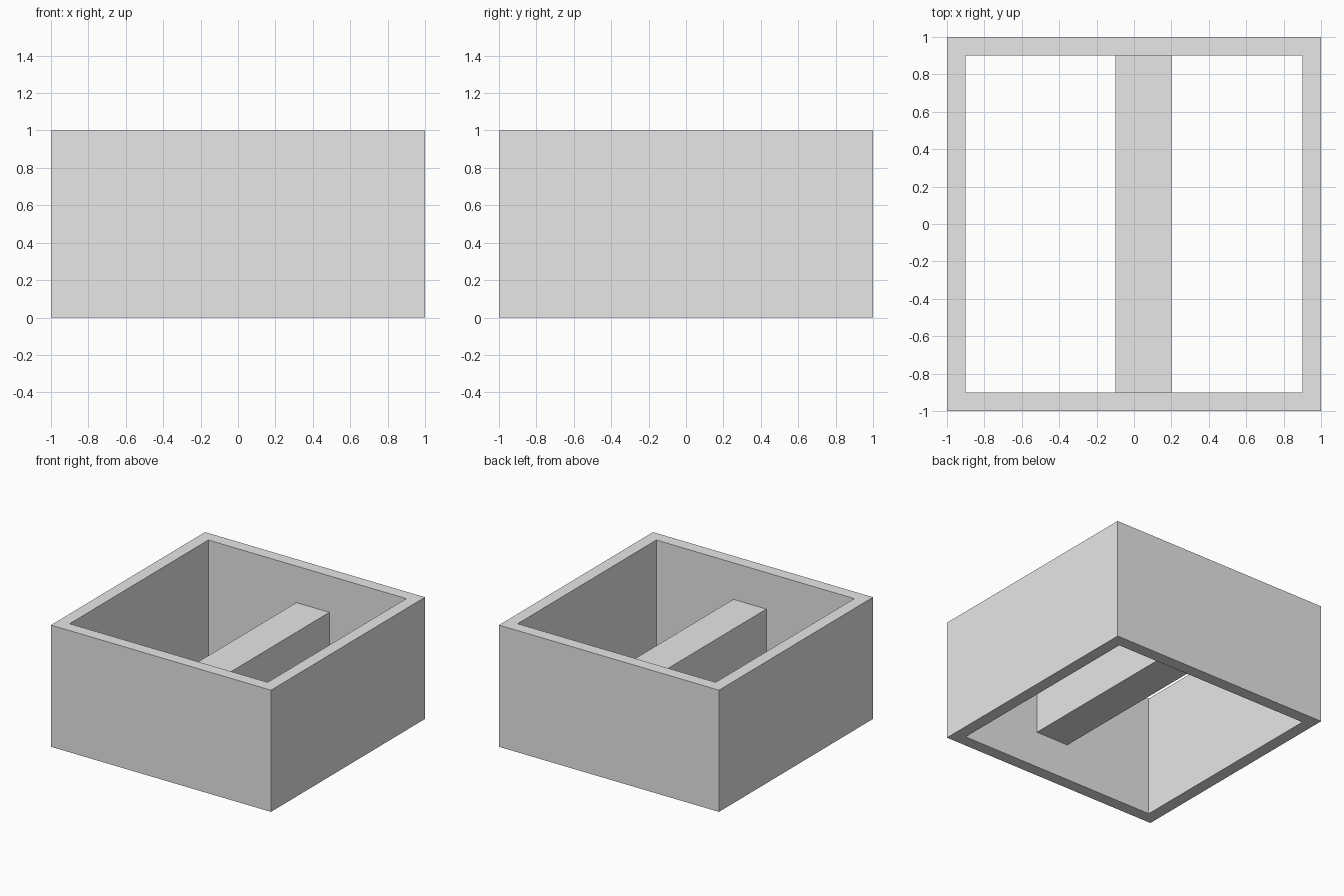
import bpy
import bmesh

cube = bpy.data.objects.get("Cube")
if cube:
    bpy.data.objects.remove(cube, do_unlink=True)

HALF, INNER, HEIGHT = 1.0, 0.9, 1.0

grey = bpy.data.materials.new("light_grey")
grey.use_nodes = True
grey.diffuse_color = (0.8, 0.8, 0.8, 1)
grey.node_tree.nodes["Principled BSDF"].inputs["Base Color"].default_value = grey.diffuse_color


def add_object(name, bm):
    bmesh.ops.recalc_face_normals(bm, faces=bm.faces)
    mesh = bpy.data.meshes.new(name)
    bm.to_mesh(mesh)
    bm.free()
    mesh.materials.append(grey)
    obj = bpy.data.objects.new(name, mesh)
    bpy.context.collection.objects.link(obj)
    return obj


def square(bm, half, z):
    corners = [(-1, -1), (1, -1), (1, 1), (-1, 1)]
    return [bm.verts.new((x * half, y * half, z)) for x, y in corners]


# Open square frame: four rings of corners joined in a closed loop
bm = bmesh.new()
rings = [square(bm, HALF, 0), square(bm, HALF, HEIGHT),
         square(bm, INNER, HEIGHT), square(bm, INNER, 0)]
for r, ring in enumerate(rings):
    following = rings[(r + 1) % 4]
    for i in range(4):
        j = (i + 1) % 4
        bm.faces.new((ring[i], ring[j], following[j], following[i]))
add_object("square_frame", bm)

# Crossbar spanning front to back between the inner walls
bm = bmesh.new()
bmesh.ops.create_cube(bm, size=1)
bar = add_object("crossbar", bm)
bar.scale = (0.3, 2 * INNER, 0.4)
bar.location = (0.05, 0, 0.5)
